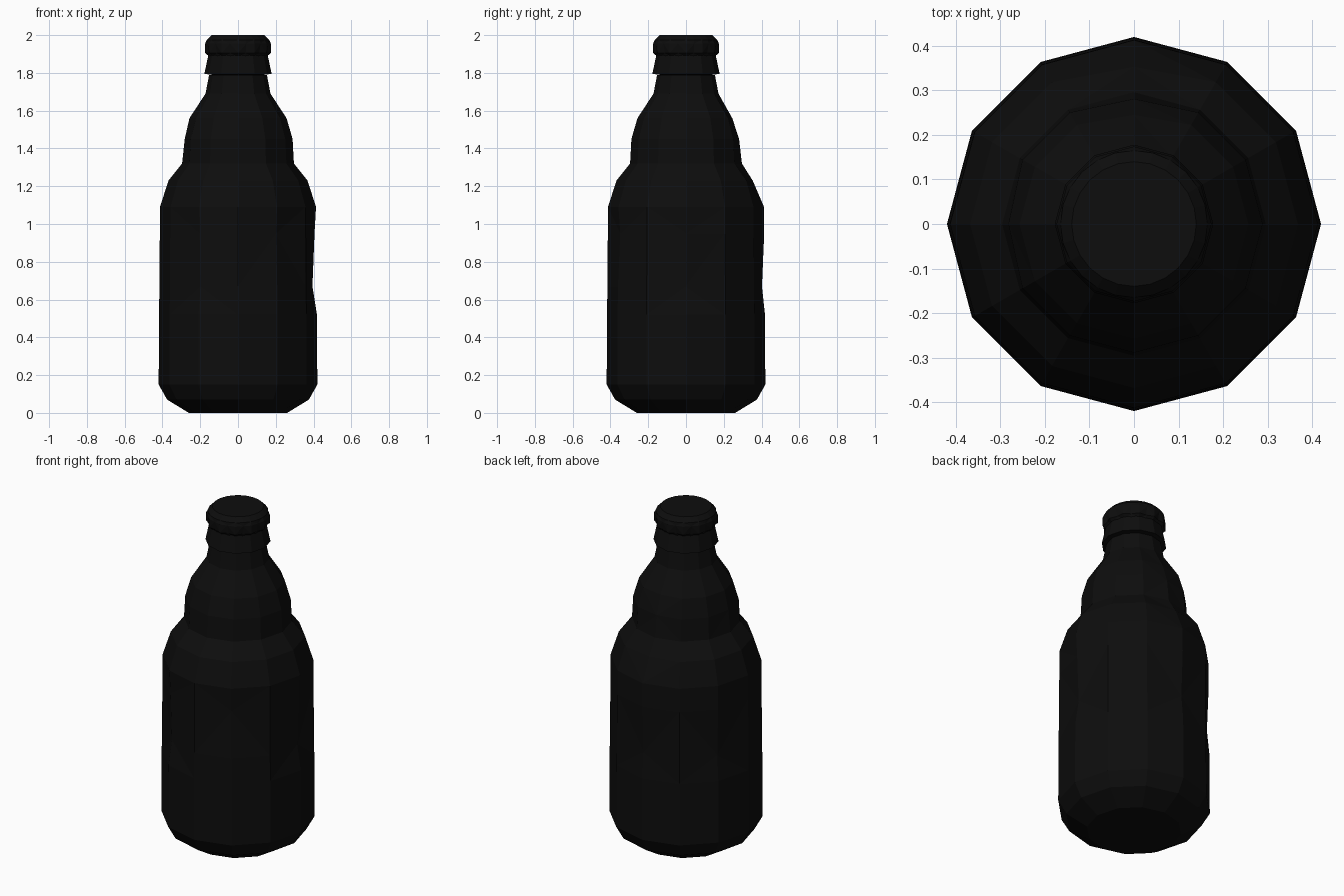
import bpy, bmesh
from math import cos, sin, pi

if "Cube" in bpy.data.objects:
    bpy.data.objects.remove(bpy.data.objects["Cube"])

dark = bpy.data.materials.new("dark_glass")
dark.diffuse_color = (0.004, 0.004, 0.004, 1)
dark.use_nodes = True
dark.node_tree.nodes["Principled BSDF"].inputs["Base Color"].default_value = dark.diffuse_color


def lathe(name, profile, sides, dents=None, tooth=None):
    """Spin (radius, z) rings; dents maps (ring, side) to an inward push,
    tooth maps a ring to the inset of every other vertex."""
    bm = bmesh.new()
    rings = []
    for i, (r, z) in enumerate(profile):
        ring = []
        for s in range(sides):
            rad = r - (dents or {}).get((i, s), 0)
            if s % 2:
                rad -= (tooth or {}).get(i, 0)
            a = 2 * pi * s / sides
            ring.append(bm.verts.new((rad * cos(a), rad * sin(a), z)))
        rings.append(ring)
    for low, high in zip(rings, rings[1:]):
        for s in range(sides):
            t = (s + 1) % sides
            bm.faces.new((low[s], low[t], high[t], high[s]))
    bm.faces.new(rings[0][::-1])
    bm.faces.new(rings[-1])
    bmesh.ops.triangulate(bm, faces=[f for f in bm.faces if len(f.verts) == 4])
    mesh = bpy.data.meshes.new(name)
    bm.to_mesh(mesh)
    bm.free()
    mesh.materials.append(dark)
    obj = bpy.data.objects.new(name, mesh)
    bpy.context.collection.objects.link(obj)
    return obj


# Bottle body with chipped edges
body = [(0.26, 0.0), (0.375, 0.07), (0.42, 0.15), (0.418, 0.52), (0.416, 0.67),
        (0.414, 0.95), (0.413, 1.09), (0.368, 1.23), (0.296, 1.32), (0.289, 1.45),
        (0.257, 1.56), (0.172, 1.69), (0.153, 1.79)]
chips = {(4, 0): 0.022, (5, 0): 0.009, (4, 3): 0.014, (4, 8): 0.018, (5, 8): 0.008,
         (5, 10): 0.012, (4, 5): 0.012, (7, 3): 0.015, (9, 3): 0.008, (10, 3): 0.012,
         (9, 6): 0.007}
lathe("bottle_body", body, 12, chips)

# Glass lip below the cap
lathe("bottle_lip", [(0.14, 1.79), (0.178, 1.795), (0.158, 1.89), (0.15, 1.92)], 12)

# Crimped bottle cap
cap = [(0.15, 1.885), (0.174, 1.905), (0.174, 1.955), (0.165, 1.975), (0.14, 2.0)]
lathe("bottle_cap", cap, 24, tooth={1: 0.014, 2: 0.006})
